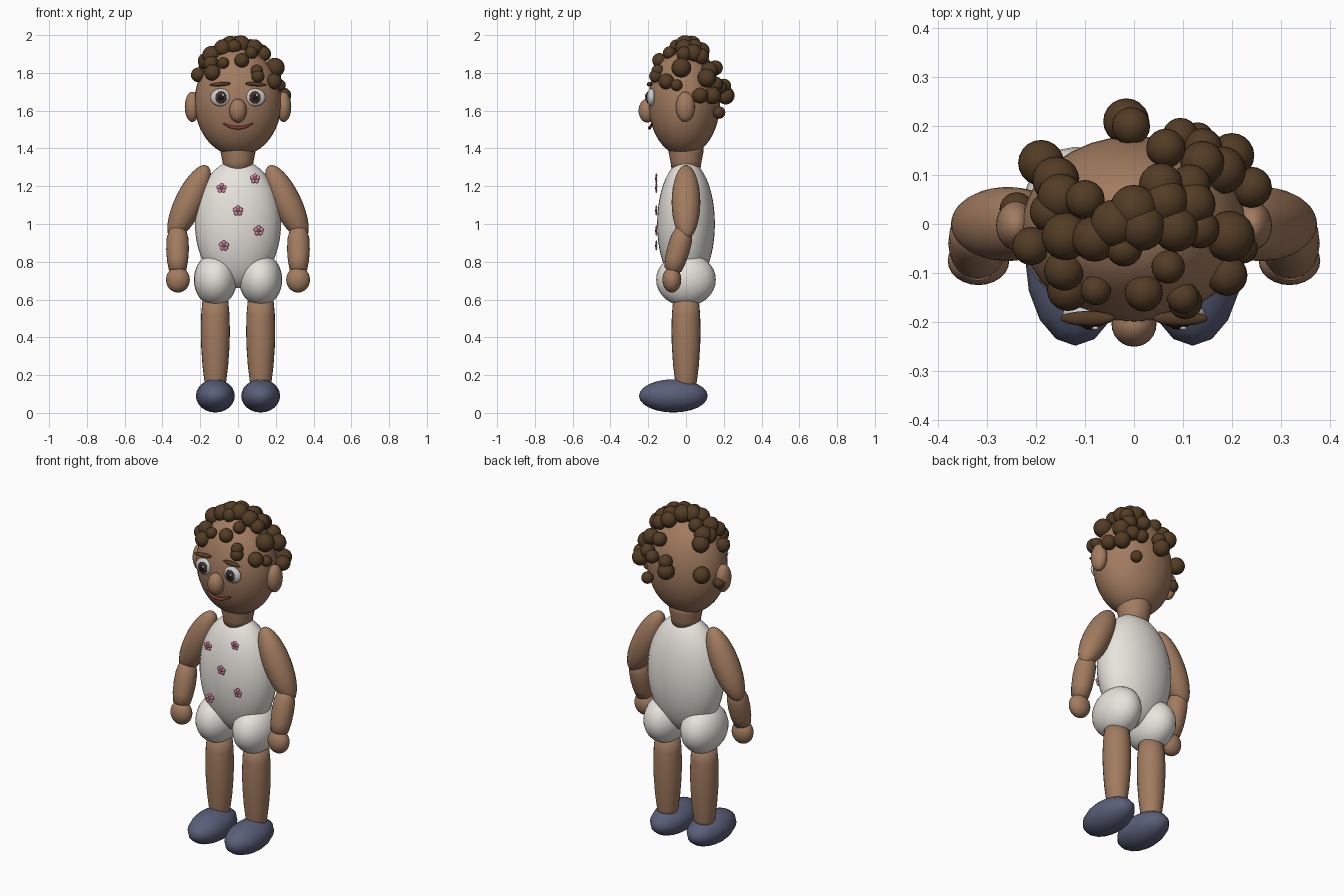
import bpy, bmesh, math
from mathutils import Vector, Matrix


def material(name, rgb):
    m = bpy.data.materials.new(name)
    m.diffuse_color = (*rgb, 1)
    return m


SKIN = material("skin", (0.36, 0.20, 0.115))
HAIR = material("hair", (0.085, 0.045, 0.018))
CLOTH = material("cloth", (0.80, 0.77, 0.72))
SHOE = material("shoe", (0.10, 0.115, 0.19))
WHITE = material("eye_white", (0.9, 0.9, 0.9))
IRIS = material("iris_brown", (0.06, 0.03, 0.02))
BLACK = material("pupil_black", (0.01, 0.01, 0.01))
LIP = material("lip", (0.22, 0.05, 0.04))
PINK = material("petal_pink", (0.62, 0.25, 0.36))
CORE = material("flower_core", (0.35, 0.10, 0.18))


def finish(name, bm, mat):
    me = bpy.data.meshes.new(name)
    bm.to_mesh(me)
    bm.free()
    me.materials.append(mat)
    me.polygons.foreach_set("use_smooth", [True] * len(me.polygons))
    ob = bpy.data.objects.new(name, me)
    bpy.context.collection.objects.link(ob)
    return ob


def add_ball(bm, c, r, rot=None, seg=24, rings=16):
    mat = Matrix.Translation(c) @ (rot or Matrix()) @ Matrix.Diagonal((*r, 1))
    bmesh.ops.create_uvsphere(bm, u_segments=seg, v_segments=rings, radius=1, matrix=mat)


def ball(name, c, r, mat, rot=None, seg=24, rings=16):
    bm = bmesh.new()
    add_ball(bm, c, r, rot, seg, rings)
    return finish(name, bm, mat)


def spindle(name, a, b, rad, mat):
    # ellipsoid stretched between two end points
    a, b = Vector(a), Vector(b)
    rot = (b - a).to_track_quat('Z', 'Y').to_matrix().to_4x4()
    return ball(name, (a + b) / 2, (rad, rad, (b - a).length / 2), mat, rot)


def lathe(name, x, y, profile, mat, seg=24):
    # closed turned solid from (radius, z) pairs
    bm = bmesh.new()
    rings = [[bm.verts.new((x + r * math.cos(2 * math.pi * i / seg),
                            y + r * math.sin(2 * math.pi * i / seg), z))
              for i in range(seg)] for r, z in profile]
    for lo, hi in zip(rings, rings[1:]):
        for i in range(seg):
            j = (i + 1) % seg
            bm.faces.new((lo[i], lo[j], hi[j], hi[i]))
    bm.faces.new(rings[0][::-1])
    bm.faces.new(rings[-1])
    return finish(name, bm, mat)


# head, neck and torso
ball("head", (0, -0.01, 1.645), (0.23, 0.19, 0.285), SKIN, seg=32, rings=24)
lathe("neck", 0, 0, [(0.075, 1.28), (0.082, 1.33), (0.092, 1.38), (0.095, 1.43)], SKIN)
ball("torso", (0, 0, 1.0), (0.228, 0.153, 0.34), CLOTH, seg=32, rings=24)
ball("nose", (0, -0.205, 1.60), (0.046, 0.046, 0.063), SKIN)

# mirrored body parts
for side, s in (("left", -1), ("right", 1)):
    ball(side + "_ear", (s * 0.242, -0.003, 1.62), (0.04, 0.05, 0.08), SKIN)
    ball(side + "_eye", (s * 0.092, -0.183, 1.67), (0.054, 0.024, 0.047), WHITE)
    ball(side + "_iris", (s * 0.09, -0.20, 1.67), (0.031, 0.012, 0.033), IRIS)
    ball(side + "_pupil", (s * 0.09, -0.207, 1.67), (0.017, 0.009, 0.018), BLACK)
    ball(side + "_eye_glint", (s * 0.09 + 0.011, -0.213, 1.682), (0.007, 0.004, 0.007), WHITE, seg=12, rings=8)
    ball(side + "_brow", (s * 0.095, -0.193, 1.74), (0.056, 0.015, 0.011), HAIR,
         Matrix.Rotation(s * math.radians(4), 4, 'Y'))
    spindle(side + "_upper_arm", (s * 0.165, 0, 1.31), (s * 0.352, 0, 0.92), 0.076, SKIN)
    # forearm turned upright, then slanted toward the front
    arm = lathe(side + "_forearm", 0, 0, [(0.02, -0.125), (0.047, -0.11), (0.056, -0.06), (0.06, 0),
                                          (0.058, 0.06), (0.045, 0.11), (0.02, 0.13)], SKIN)
    arm.location = (s * 0.32, -0.04, 0.865)
    arm.rotation_euler = (math.radians(-16), 0, 0)
    ball(side + "_hand", (s * 0.318, -0.075, 0.705), (0.063, 0.05, 0.068), SKIN)
    ball(side + "_short_leg", (s * 0.12, 0, 0.705), (0.114, 0.158, 0.14), CLOTH)
    lathe(side + "_leg", s * 0.12, 0, [(0.05, 0.12), (0.058, 0.17), (0.068, 0.25), (0.075, 0.35),
                                       (0.077, 0.43), (0.075, 0.52), (0.066, 0.62)], SKIN)
    ball(side + "_shoe", (s * 0.12, -0.067, 0.09), (0.103, 0.182, 0.088), SHOE, seg=16, rings=12)

# mouth: thin smiling tube
cu = bpy.data.curves.new("mouth", 'CURVE')
cu.dimensions = '3D'
cu.bevel_depth = 0.008
cu.use_fill_caps = True
sp = cu.splines.new('POLY')
sp.points.add(12)
for i, p in enumerate(sp.points):
    t = i / 6 - 1
    p.co = (0.076 * t, -0.193 + 0.014 * t * t, 1.509 + 0.022 * t * t, 1)
    p.radius = 1.1 - 0.6 * t * t
cu.materials.append(LIP)
bpy.context.collection.objects.link(bpy.data.objects.new("mouth", cu))

# flower print on the chest
for n, (x, z) in enumerate([(-0.087, 1.19), (0.09, 1.24), (0, 1.07), (0.11, 0.965), (-0.075, 0.885)]):
    bm = bmesh.new()
    for k in range(5):
        a = math.pi / 2 + k * math.tau / 5
        add_ball(bm, (x + 0.016 * math.cos(a), -0.157, z + 0.016 * math.sin(a)),
                 (0.012, 0.005, 0.012), seg=12, rings=8)
    finish(f"flower_petals_{n}", bm, PINK)
    ball(f"flower_core_{n}", (x, -0.159, z), (0.009, 0.006, 0.009), CORE, seg=12, rings=8)

# curls on the crown: x, y, radius, height follows the skull
CROWN = [(-0.16, 0.09, .048), (-0.21, -0.045, .039), (-0.17, 0.025, .043), (-0.15, 0.055, .048),
         (-0.10, 0.05, .04), (-0.14, -0.025, .049), (-0.08, -0.03, .047), (-0.143, -0.095, .041),
         (-0.135, -0.135, .043), (-0.078, -0.135, .031), (0.02, -0.14, .039), (0.10, -0.15, .033),
         (0.105, -0.16, .035), (0.07, -0.088, .034), (0.195, -0.025, .052), (0.18, 0.11, .049),
         (0.14, 0.155, .041), (0.095, 0.18, .037), (0.14, 0.125, .045), (0.065, 0.155, .04),
         (0.115, 0.08, .042), (0.055, 0.08, .045), (0, 0.03, .05), (-0.04, 0, .05),
         (0.015, -0.005, .05), (0.085, -0.01, .047), (0.12, 0.04, .047), (-0.02, -0.05, .037),
         (0.135, -0.01, .04), (0.065, 0.045, .047)]
# curls low on the sides and back: x, y, z, radius
LOW = [(0.24, 0.075, 1.68, .042), (0.2, 0.14, 1.68, .046), (-0.016, 0.21, 1.68, .047),
       (-0.006, 0.2, 1.73, .039), (-0.19, 0.125, 1.67, .047), (-0.24, 0.03, 1.605, .035),
       (0.13, 0.175, 1.59, .033), (0.222, -0.05, 1.735, .031), (0.19, -0.105, 1.755, .042)]
curls = [(x, y, 1.65 + 0.3 * math.sqrt(max(0.03, 1 - (x / .245) ** 2 - (y / .203) ** 2)), r)
         for x, y, r in CROWN] + LOW
for n, (x, y, z, r) in enumerate(curls):
    ball(f"curl_{n}", (x, y, z), (r, r, r), HAIR, seg=20, rings=14)
